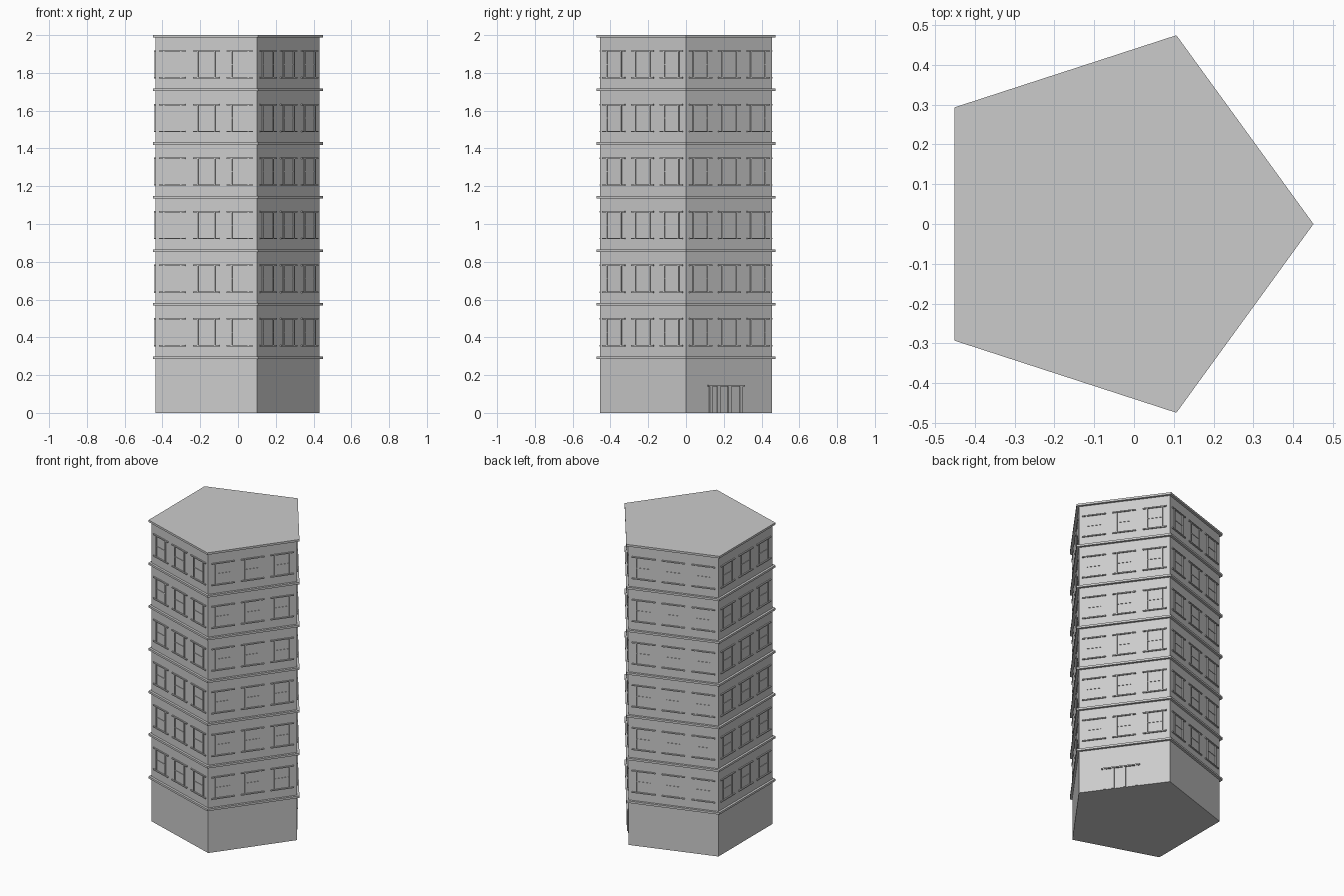
import bpy
import bmesh
import math
from mathutils import Matrix, Vector

cube = bpy.data.objects.get("Cube")
if cube:
    bpy.data.objects.remove(cube, do_unlink=True)

SIDES = 5
R_WALL, R_BAND = 0.48, 0.4985
HALF = math.pi / SIDES
CENTRE = Vector((-R_BAND * (1 - math.cos(HALF)) / 2, 0, 0))
APOTHEM = R_WALL * math.cos(HALF)
WIDTH = 2 * R_WALL * math.sin(HALF)
FLOORS, BASE, STEP = 6, 0.299, 0.2835
BAND_H = 0.0135

# Single concrete colour
grey = bpy.data.materials.new("concrete_grey")
grey.use_nodes = True
colour = (0.6, 0.6, 0.6, 1)
grey.diffuse_color = colour
grey.node_tree.nodes["Principled BSDF"].inputs["Base Color"].default_value = colour


def finish(bm, name):
    bmesh.ops.recalc_face_normals(bm, faces=bm.faces)
    mesh = bpy.data.meshes.new(name)
    bm.to_mesh(mesh)
    bm.free()
    mesh.materials.append(grey)
    obj = bpy.data.objects.new(name, mesh)
    bpy.context.collection.objects.link(obj)
    return obj


def prism(name, radius, z0, z1):
    """Upright pentagonal prism with one corner towards +x."""
    bm = bmesh.new()
    ring = [CENTRE + Vector((radius * math.cos(2 * HALF * i),
                             radius * math.sin(2 * HALF * i), z0)) for i in range(SIDES)]
    base = bm.faces.new([bm.verts.new(p) for p in ring])
    top = bmesh.ops.extrude_face_region(bm, geom=[base])["geom"]
    bmesh.ops.translate(bm, vec=(0, 0, z1 - z0),
                        verts=[v for v in top if isinstance(v, bmesh.types.BMVert)])
    return finish(bm, name)


def bar(bm, side, along, z, width, height, depth):
    """Box standing out from a wall; along is measured from the wall's middle."""
    place = (Matrix.Translation(CENTRE) @ Matrix.Rotation((2 * side + 1) * HALF, 4, "Z")
             @ Matrix.Translation((APOTHEM + depth / 2 - 0.001, along, z))
             @ Matrix.Diagonal((depth + 0.002, width, height, 1)))
    bmesh.ops.create_cube(bm, size=1, matrix=place)


# Tower body and the ledge at the top of every storey
prism("tower_walls", R_WALL, 0, 2 - 0.001)
for i in range(FLOORS + 1):
    top = BASE + i * STEP
    prism("roof_cornice" if i == FLOORS else f"floor_ledge_{i + 1}",
          R_BAND, top - BAND_H, top)

# Window surrounds: sill, lintel, two jambs and a thin transom
for floor in range(FLOORS):
    bm = bmesh.new()
    low = BASE + floor * STEP + 0.057
    high = low + 0.142
    mid = (low + high) / 2
    for side in range(SIDES):
        for k in (-1, 0, 1):
            c = k * WIDTH / 3
            bar(bm, side, c, low, 0.146, 0.007, 0.008)
            bar(bm, side, c, high, 0.146, 0.007, 0.008)
            for s in (-1, 1):
                bar(bm, side, c + s * 0.047, mid, 0.007, high - low, 0.006)
            bar(bm, side, c, mid, 0.09, 0.004, 0.003)
    finish(bm, f"window_frames_{floor + 1}")

# Entrance on one wall: four posts under a lintel
bm = bmesh.new()
for f in (0.283, 0.375, 0.5, 0.635):
    bar(bm, 0, (f - 0.5) * WIDTH, 0.07, 0.018, 0.14, 0.007)
bar(bm, 0, -0.04 * WIDTH, 0.144, 0.238, 0.008, 0.01)
finish(bm, "entrance_frame")
